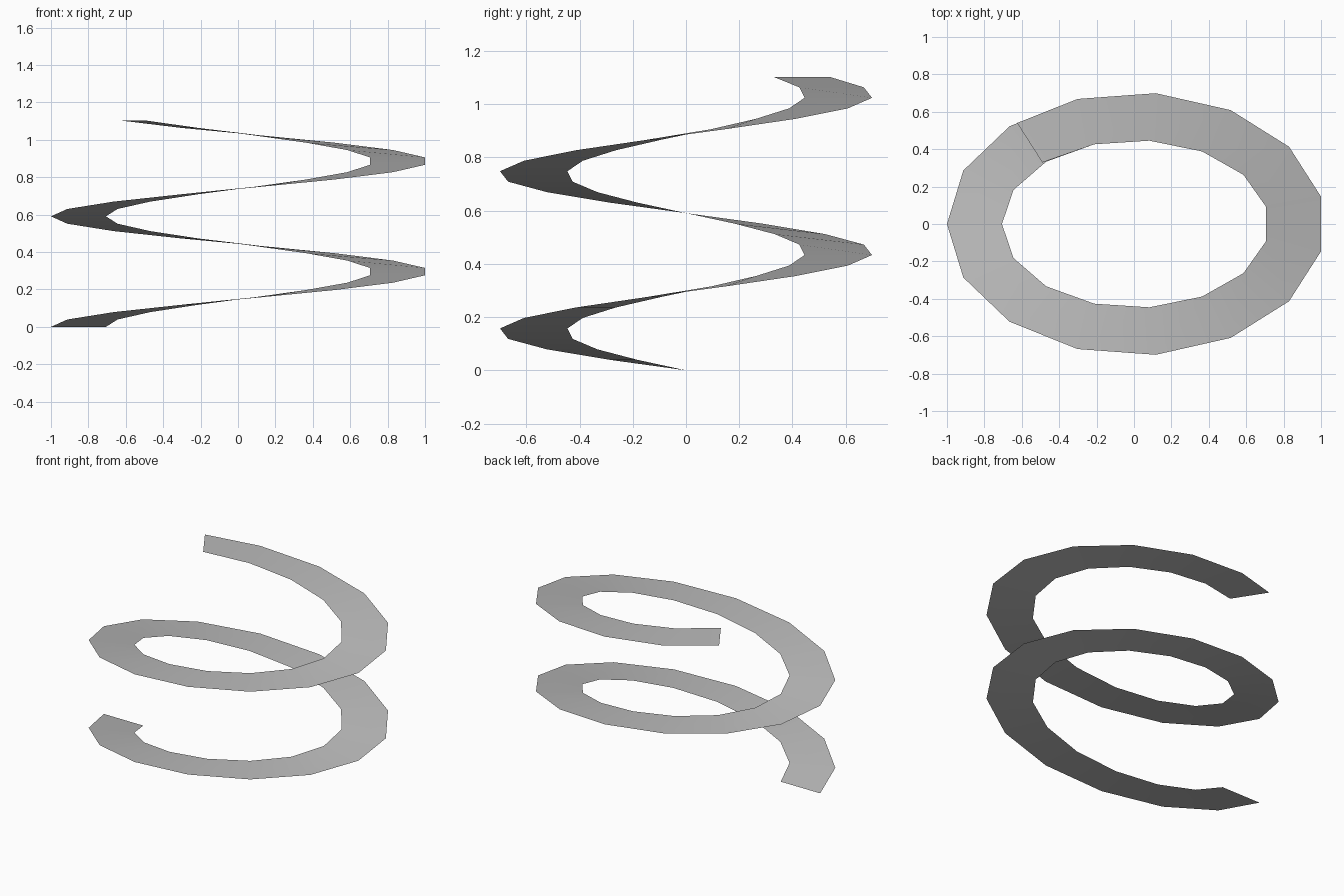
import bpy
import bmesh
from math import cos, sin, pi

cube = bpy.data.objects.get("Cube")
if cube:
    bpy.data.objects.remove(cube, do_unlink=True)

SIDES = 15      # segments per turn
STEPS = 28      # segments in the whole ribbon
RISE = 1.103 / STEPS

# Plain grey material
grey = bpy.data.materials.new("plain grey")
grey.use_nodes = True
color = (0.5, 0.5, 0.5, 1)
grey.diffuse_color = color
grey.node_tree.nodes["Principled BSDF"].inputs["Base Color"].default_value = color


def rim(i, centre, rx, ry):
    """Point i on an oval spiral that starts on the right-hand side."""
    a = pi + 2 * pi * i / SIDES
    return [centre + rx * cos(a), ry * sin(a), RISE * i]


# Flat spiral ribbon: outer and inner rims bridged by quads
bm = bmesh.new()
pairs = []
for i in range(STEPS + 1):
    outer = rim(i, 0.011, 1.011, 0.703)
    inner = rim(i, 0.0075, 0.7135, 0.448)
    if i == STEPS:  # squared-off upper end
        outer[:2] = -0.625, 0.54
        inner[:2] = -0.49, 0.329
    pairs.append((bm.verts.new(outer), bm.verts.new(inner)))
for (o1, i1), (o2, i2) in zip(pairs, pairs[1:]):
    bm.faces.new((o1, o2, i2, i1))

mesh = bpy.data.meshes.new("spiral_ribbon")
bm.to_mesh(mesh)
bm.free()
mesh.materials.append(grey)
ribbon = bpy.data.objects.new("spiral_ribbon", mesh)
bpy.context.collection.objects.link(ribbon)

# Smooth shading along the ribbon
bpy.ops.object.select_all(action="DESELECT")
ribbon.select_set(True)
bpy.context.view_layer.objects.active = ribbon
bpy.ops.object.shade_smooth_by_angle()
